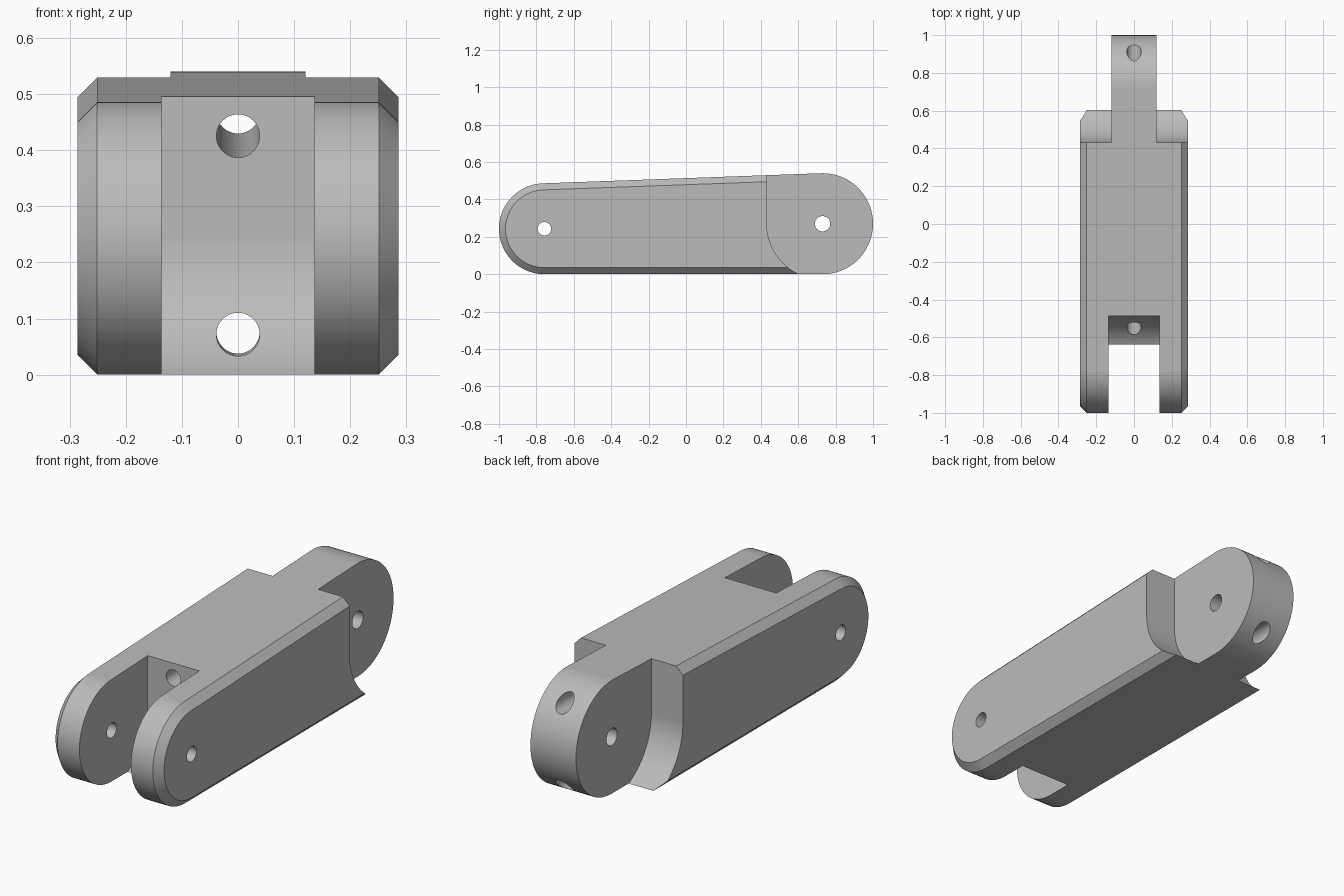
import bpy, bmesh, math
from mathutils import Vector, Matrix

cube = bpy.data.objects.get("Cube")
if cube:
    bpy.data.objects.remove(cube, do_unlink=True)

# One plain grey for the whole link
grey = bpy.data.materials.new("plain grey")
grey.use_nodes = True
grey.diffuse_color = (0.5, 0.5, 0.5, 1)
grey.node_tree.nodes["Principled BSDF"].inputs["Base Color"].default_value = grey.diffuse_color

# Main dimensions: pivot centres as (y, z); each pivot height equals its end radius
FRONT, REAR = Vector((-0.757, 0.243)), Vector((0.73, 0.27))
HALF_WIDTH, CHAMFER = 0.286, 0.035
TONGUE_HALF, SLOT_HALF = 0.12, 0.136
CLEARANCE = 0.028


def arc(centre, radius, start, end, steps=48):
    angles = [start + (end - start) * i / steps for i in range(steps + 1)]
    return [(centre.x + radius * math.cos(a), centre.y + radius * math.sin(a)) for a in angles]


def loft(name, sections):
    """Solid from matching (x, profile) sections, capped at both ends."""
    bm = bmesh.new()
    rings = [[bm.verts.new((x, y, z)) for y, z in profile] for x, profile in sections]
    for a, b in zip(rings, rings[1:]):
        for i in range(len(a)):
            j = (i + 1) % len(a)
            bm.faces.new((a[i], a[j], b[j], b[i]))
    bm.faces.new(rings[0])
    bm.faces.new(rings[-1])
    bmesh.ops.recalc_face_normals(bm, faces=bm.faces)
    return finish(name, bm)


def rod(name, start, end, radius):
    start, end = Vector(start), Vector(end)
    axis = end - start
    turn = axis.to_track_quat('Z', 'Y').to_matrix().to_4x4()
    bm = bmesh.new()
    bmesh.ops.create_cone(bm, cap_ends=True, segments=48, radius1=radius, radius2=radius,
                          depth=axis.length, matrix=Matrix.Translation((start + end) / 2) @ turn)
    return finish(name, bm)


def finish(name, bm):
    mesh = bpy.data.meshes.new(name)
    bm.to_mesh(mesh)
    bm.free()
    mesh.materials.append(grey)
    obj = bpy.data.objects.new(name, mesh)
    bpy.context.collection.objects.link(obj)
    return obj


def outline(inset):
    """Tapered round-ended side profile, flat along the bottom."""
    d = REAR - FRONT
    top = math.pi / 2 + 2 * math.atan2(d.y, d.x)
    return (arc(REAR, REAR.y - inset, -math.pi / 2, top)
            + arc(FRONT, FRONT.y - inset, top, 1.5 * math.pi))


def clearance_profile(centre, side):
    """Straight wall above the pivot, concentric arc below it, open towards one end."""
    radius = centre.y + CLEARANCE
    curve = arc(centre, radius, math.pi, 1.5 * math.pi)
    curve = [(centre.x + side * (y - centre.x), z) for y, z in curve]
    return [(curve[0][0], 0.8)] + curve + [(side * 1.2, curve[-1][1]), (side * 1.2, 0.8)]


# Chamfered body
inner = HALF_WIDTH - CHAMFER
link = loft("link_body", [(-HALF_WIDTH, outline(CHAMFER)), (-inner, outline(0)),
                          (inner, outline(0)), (HALF_WIDTH, outline(CHAMFER))])

# Fork slot at the front, shoulders beside the rear tongue
slot = clearance_profile(FRONT, -1)
shoulder = clearance_profile(REAR, 1)
cutters = [loft("fork_slot_cutter", [(-SLOT_HALF, slot), (SLOT_HALF, slot)])]
for s, side in ((1, "left"), (-1, "right")):
    cutters.append(loft(side + "_shoulder_cutter", [(s * TONGUE_HALF, shoulder), (s * 0.4, shoulder)]))

# Pivot pin holes across, and two tendon channels running lengthwise
for name, c, r in (("front_pin_cutter", FRONT, 0.036), ("rear_pin_cutter", REAR, 0.041)):
    cutters.append(rod(name, (-0.5, c.x, c.y), (0.5, c.x, c.y), r))
cutters.append(rod("upper_channel_cutter", (0, -0.8, 0.416), (0, 1.2, 0.476), 0.0385))
cutters.append(rod("lower_channel_cutter", (0, -0.8, 0.071), (0, 1.2, 0.077), 0.0385))

bpy.ops.object.select_all(action='DESELECT')
bpy.context.view_layer.objects.active = link
link.select_set(True)
for cutter in cutters:
    cut = link.modifiers.new(cutter.name, 'BOOLEAN')
    cut.operation, cut.solver, cut.object = 'DIFFERENCE', 'EXACT', cutter
    bpy.ops.object.modifier_apply(modifier=cut.name)
    bpy.data.objects.remove(cutter, do_unlink=True)

# Smooth curves, crisp edges, flat faces kept flat
bpy.ops.object.shade_smooth_by_angle(angle=math.radians(25))
weighted = link.modifiers.new("weighted_normals", 'WEIGHTED_NORMAL')
weighted.keep_sharp = True
